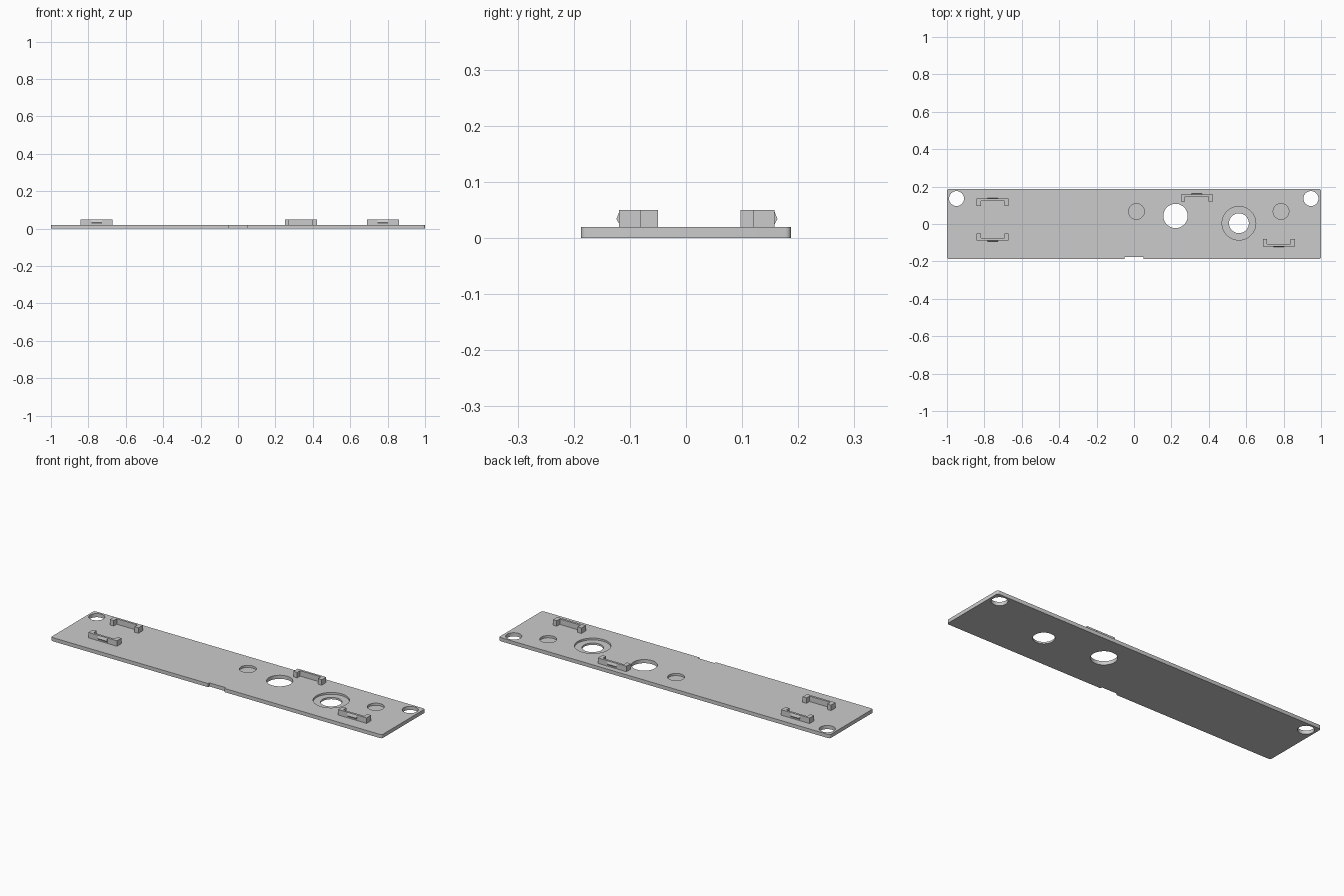
import bpy, bmesh, math

if "Cube" in bpy.data.objects:
    bpy.data.objects.remove(bpy.data.objects["Cube"])

T = 0.02            # plate thickness
TOP = 0.05          # top of the clips
HALF_Y = 0.187


def add_object(name, bm):
    bmesh.ops.recalc_face_normals(bm, faces=bm.faces[:])
    me = bpy.data.meshes.new(name)
    bm.to_mesh(me)
    bm.free()
    ob = bpy.data.objects.new(name, me)
    bpy.context.collection.objects.link(ob)
    return ob


def extrude(bm, pts, vec):
    face = bm.faces.new([bm.verts.new(p) for p in pts])
    geom = bmesh.ops.extrude_face_region(bm, geom=[face])["geom"]
    bmesh.ops.translate(bm, vec=vec, verts=[g for g in geom if isinstance(g, bmesh.types.BMVert)])


def box(bm, x0, x1, y0, y1, z0, z1):
    extrude(bm, [(x0, y0, z0), (x1, y0, z0), (x1, y1, z0), (x0, y1, z0)], (0, 0, z1 - z0))


def cut(target, bm):
    cutter = add_object("cutter", bm)
    cutter.hide_render = True
    mod = target.modifiers.new("cut", "BOOLEAN")
    mod.operation, mod.solver, mod.object = "DIFFERENCE", "EXACT", cutter
    bpy.context.view_layer.objects.active = target
    bpy.ops.object.modifier_apply(modifier=mod.name)
    bpy.data.objects.remove(cutter)


def drill(target, x, y, r, z0):
    bm = bmesh.new()
    n = 48
    ring = [(x + r * math.cos(2 * math.pi * i / n), y + r * math.sin(2 * math.pi * i / n), z0)
            for i in range(n)]
    extrude(bm, ring, (0, 0, T + 0.02 - z0))
    cut(target, bm)


# Plate with small rounded corners
bm = bmesh.new()
r = 0.01
outline = []
for i, (sx, sy) in enumerate([(1, 1), (-1, 1), (-1, -1), (1, -1)]):
    for k in range(5):
        a = math.pi / 2 * (i + k / 4)
        outline.append((sx * (1 - r) + r * math.cos(a), sy * (HALF_Y - r) + r * math.sin(a), 0))
extrude(bm, outline, (0, 0, T))
plate = add_object("cover_plate", bm)

# Holes: through, blind and counterbore
for x, y, rad, z0 in [(-0.949, 0.136, 0.04, -0.02), (0.946, 0.136, 0.04, -0.02),
                      (0.222, 0.043, 0.065, -0.02), (0.561, 0.004, 0.053, -0.02),
                      (0.561, 0.004, 0.09, 0.01),
                      (0.013, 0.067, 0.042, 0.008), (0.786, 0.067, 0.042, 0.008)]:
    drill(plate, x, y, rad, z0)

# Edge notch
bm = bmesh.new()
box(bm, -0.05, 0.05, -0.25, -HALF_Y + 0.011, -0.02, 0.04)
cut(plate, bm)

plate.select_set(True)
bpy.context.view_layer.objects.active = plate
bpy.ops.object.shade_smooth_by_angle(angle=math.radians(30))


# Snap clips: U-shaped wall with a ridge on the outer face
def clip(name, x, y, s):
    """y is the outer face, s its outward direction."""
    bm = bmesh.new()
    w, e, d, t = 0.086, 0.063, 0.038, 0.012
    u = [(-w, 0), (w, 0), (w, d), (e, d), (e, t), (-e, t), (-e, d), (-w, d)]
    extrude(bm, [(x + px, y - s * py, T) for px, py in u], (0, 0, TOP - T))
    ridge = [(-0.001, 0.049), (0.005, 0.034), (-0.001, 0.023)]
    extrude(bm, [(x - 0.028, y + s * py, pz) for py, pz in ridge], (0.056, 0, 0))
    add_object(name, bm)


clip("clip_left_back", -0.756, 0.135, 1)
clip("clip_left_front", -0.756, -0.088, -1)
clip("clip_right_back", 0.336, 0.158, 1)
clip("clip_right_front", 0.775, -0.119, -1)
